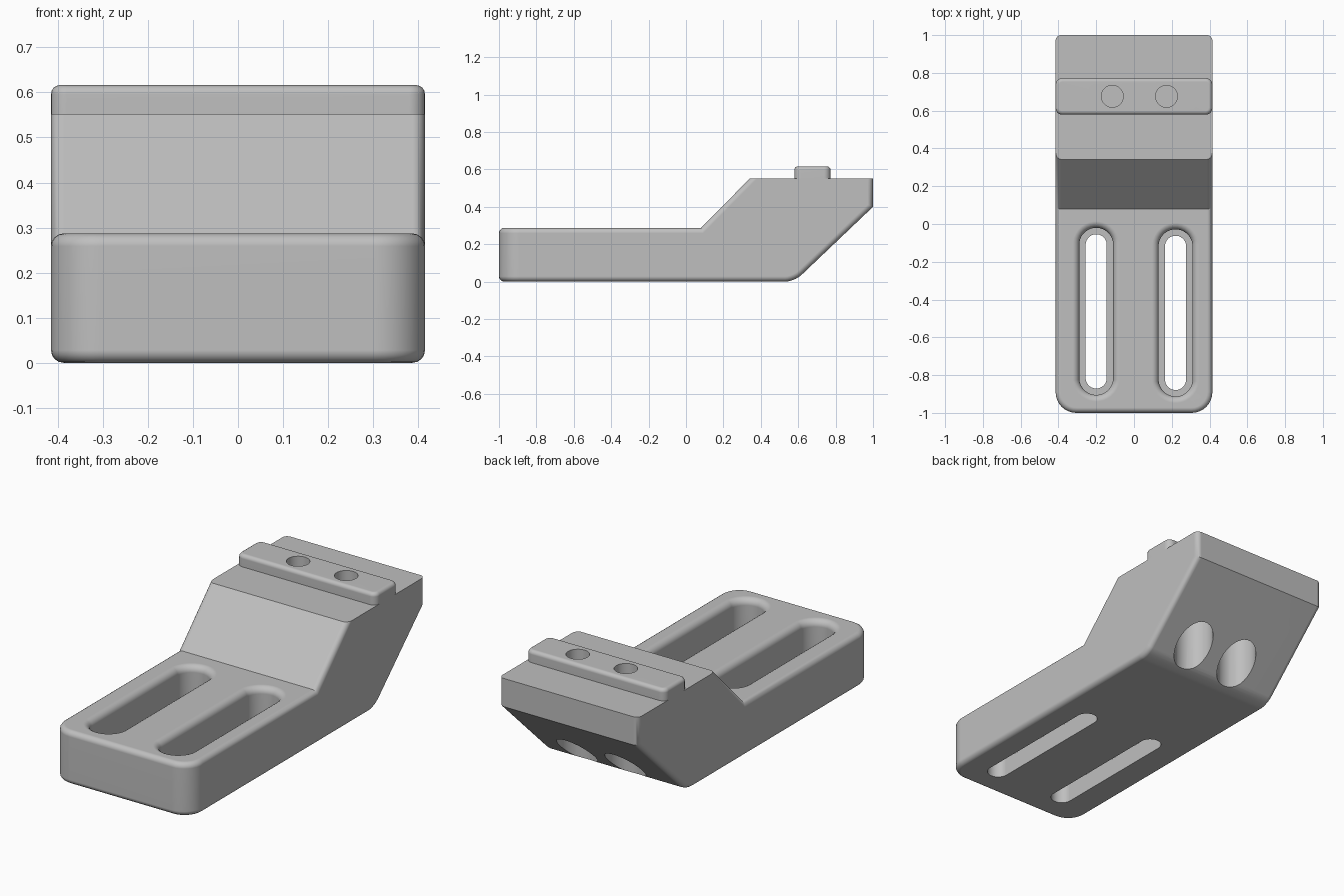
import bpy, bmesh, math
from math import sin, cos, pi

cube = bpy.data.objects.get("Cube")
if cube:
    bpy.data.objects.remove(cube, do_unlink=True)

grey = bpy.data.materials.new("plain grey")
grey.use_nodes = True
COLOUR = (0.52, 0.52, 0.52, 1)
grey.diffuse_color = COLOUR
grey.node_tree.nodes["Principled BSDF"].inputs["Base Color"].default_value = COLOUR

HALF = 0.415      # half width of the bracket
DECK = 0.287      # height of the low front deck
TOP = 0.552       # height of the raised rear platform


def make_object(name, bm):
    bmesh.ops.recalc_face_normals(bm, faces=bm.faces[:])
    mesh = bpy.data.meshes.new(name)
    bm.to_mesh(mesh)
    bm.free()
    mesh.materials.append(grey)
    obj = bpy.data.objects.new(name, mesh)
    bpy.context.collection.objects.link(obj)
    return obj


def bevel(bm, rule, width, segments):
    edges = [e for e in bm.edges if rule(e)]
    bmesh.ops.bevel(bm, geom=edges, offset=width, segments=segments,
                    profile=0.5, affect='EDGES')


def both(e, test):
    return all(test(v.co) for v in e.verts)


def cutter(x, y0, y1, rings):
    """Stacked stadium rings (radius, height, slope) between two y centres."""
    bm = bmesh.new()
    n = 32
    stack = []
    for r, z, slope in rings:
        loop = []
        for i in range(n):
            a = 2 * pi * (i + 0.5) / n
            y = (y1 if sin(a) > 0 else y0) + r * sin(a)
            loop.append(bm.verts.new((x + r * cos(a), y, z + slope * (y - 0.6))))
        stack.append(loop)
    for low, high in zip(stack, stack[1:]):
        for i in range(n):
            j = (i + 1) % n
            bm.faces.new((low[i], low[j], high[j], high[i]))
    bm.faces.new(stack[0])
    bm.faces.new(stack[-1])
    obj = make_object("cutter", bm)
    obj.hide_render = True
    return obj


def apply(obj, mod):
    with bpy.context.temp_override(object=obj, active_object=obj):
        bpy.ops.object.modifier_apply(modifier=mod.name)


def cut(obj, tool):
    mod = obj.modifiers.new("cut", 'BOOLEAN')
    mod.operation = 'DIFFERENCE'
    mod.solver = 'EXACT'
    mod.object = tool
    apply(obj, mod)


def flare(r, rim, z, up, slope):
    """Rounded lip that widens a hole of radius r towards the surface at z."""
    return [(r + rim * (1 - cos(t * pi / 10)), z - up * rim * (1 - sin(t * pi / 10)), slope)
            for t in range(6)]


# Body: stepped side profile extruded across the width
profile = [(-1, 0), (0.58, 0), (1, 0.4), (1, TOP), (0.342, TOP), (0.08, DECK), (-1, DECK)]
bm = bmesh.new()
side = bm.faces.new([bm.verts.new((-HALF, y, z)) for y, z in profile])
new = bmesh.ops.extrude_face_region(bm, geom=[side])["geom"]
bmesh.ops.translate(bm, vec=(2 * HALF, 0, 0),
                    verts=[v for v in new if isinstance(v, bmesh.types.BMVert)])
bmesh.ops.recalc_face_normals(bm, faces=bm.faces[:])
# Soft crease under the heel, then the round front corners
bevel(bm, lambda e: both(e, lambda c: abs(c.y - 0.58) < 1e-3 and c.z < 0.01), 0.05, 5)
bevel(bm, lambda e: both(e, lambda c: c.y < -0.99)
      and abs(e.verts[0].co.z - e.verts[1].co.z) > 0.1, 0.11, 8)


def outline(e):
    # Edges of the two side walls and front, leaving the rear platform crisp
    if both(e, lambda c: c.z > TOP - 0.01) or len(e.link_faces) < 2:
        return False
    walls = [abs(f.normal.z) < 0.01 and f.normal.y < 0.01 for f in e.link_faces]
    return walls[0] != walls[1]


bm.normal_update()
bevel(bm, outline, 0.028, 4)
body = make_object("bracket_body", bm)

# Clamp rail across the platform
bm = bmesh.new()
bmesh.ops.create_cube(bm, size=1)
for v in bm.verts:
    v.co = (v.co.x * 2 * HALF, 0.676 + v.co.y * 0.194, 0.58 + v.co.z * 0.072)
bevel(bm, lambda e: abs(e.verts[0].co.z - e.verts[1].co.z) > 0.01, 0.035, 5)
bevel(bm, lambda e: both(e, lambda c: c.z > 0.61), 0.02, 4)
rail = make_object("clamp_rail", bm)

tools = []
# Stepped adjustment slots with rounded lips
for x, shift in ((-0.2, 0), (0.22, -0.008)):
    rings = [(0.056, -0.1, 0), (0.056, 0.1, 0), (0.09, 0.1, 0)]
    rings += flare(0.09, 0.035, DECK, 1, 0) + [(0.125, DECK + 0.1, 0)]
    tool = cutter(x, -0.815 + shift, -0.11 + shift, rings)
    cut(body, tool)
    tools.append(tool)

# Screw holes through the rail, with counterbores below in the sloped heel
for x in (-0.115, 0.172):
    hole = cutter(x, 0.676, 0.676, [(0.058, 0.42, 0), (0.058, 0.75, 0)])
    cut(body, hole)
    cut(rail, hole)
    rings = [(0.135, -0.1, 1)] + flare(0.1, 0.035, -0.015, -1, 1)[::-1] + [(0.1, 0.34, 0)]
    bore = cutter(x, 0.68, 0.68, rings)
    cut(body, bore)
    tools += [hole, bore]

for tool in tools:
    bpy.data.objects.remove(tool, do_unlink=True)

# Smooth the rounded edges and keep flat faces flat
for obj in (body, rail):
    bpy.ops.object.select_all(action='DESELECT')
    obj.select_set(True)
    bpy.context.view_layer.objects.active = obj
    bpy.ops.object.shade_smooth_by_angle(angle=math.radians(32))
    mod = obj.modifiers.new("flat_normals", 'WEIGHTED_NORMAL')
    mod.keep_sharp = True
